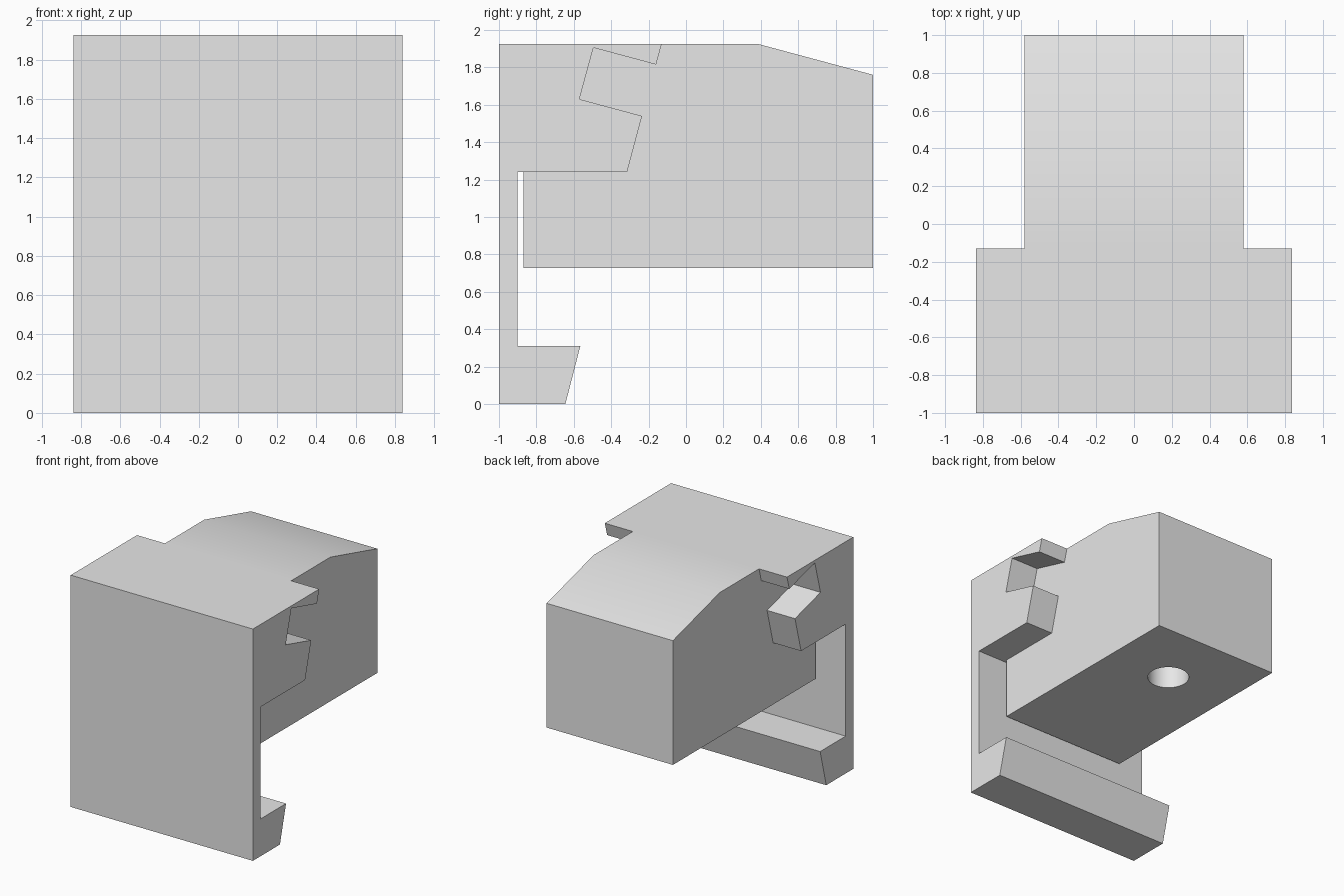
import bpy, bmesh, math

cube = bpy.data.objects.get("Cube")
if cube:
    bpy.data.objects.remove(cube, do_unlink=True)

# Single plain grey
grey = bpy.data.materials.new("plain_grey")
grey.use_nodes = True
colour = (0.8, 0.8, 0.8, 1)
grey.diffuse_color = colour
grey.node_tree.nodes["Principled BSDF"].inputs["Base Color"].default_value = colour


def add_object(name, bm):
    bmesh.ops.recalc_face_normals(bm, faces=bm.faces)
    mesh = bpy.data.meshes.new(name)
    bm.to_mesh(mesh)
    bm.free()
    mesh.materials.append(grey)
    obj = bpy.data.objects.new(name, mesh)
    bpy.context.collection.objects.link(obj)
    return obj


def extrude_profile(name, profile, half_width):
    """Side profile of (y, z) points, extruded across x."""
    bm = bmesh.new()
    face = bm.faces.new([bm.verts.new((-half_width, y, z)) for y, z in profile])
    new = bmesh.ops.extrude_face_region(bm, geom=[face])["geom"]
    verts = [v for v in new if isinstance(v, bmesh.types.BMVert)]
    bmesh.ops.translate(bm, vec=(2 * half_width, 0, 0), verts=verts)
    return add_object(name, bm)


def combine(target, tool, operation):
    mod = target.modifiers.new(operation.lower(), "BOOLEAN")
    mod.operation = operation
    mod.solver = "EXACT"
    mod.object = tool
    bpy.context.view_layer.objects.active = target
    bpy.ops.object.modifier_apply(modifier=mod.name)
    bpy.data.objects.remove(tool, do_unlink=True)


TOP = 1.925

# Wide front plate with bottom lip, hooked side tabs and top tabs
front_clip = extrude_profile("front_clip_and_body", [
    (-1, 0), (-0.645, 0), (-0.565, 0.31), (-0.9, 0.31),
    (-0.9, 1.24), (-0.315, 1.24), (-0.235, 1.54), (-0.57, 1.63),
    (-0.495, 1.905), (-0.16, 1.815), (-0.13, TOP), (-1, TOP)], 0.837)

# Narrower rear block with a sloping back top
body = extrude_profile("rear_body", [
    (-0.87, 0.728), (1, 0.728), (1, 1.76), (0.385, TOP), (-0.87, TOP)], 0.58)

# Round blind hole in the underside of the block
bm = bmesh.new()
bmesh.ops.create_cone(bm, cap_ends=True, segments=48, radius1=0.162,
                      radius2=0.162, depth=1)
bmesh.ops.translate(bm, vec=(0, 0.42, 0.728), verts=bm.verts)
hole = add_object("hole_cutter", bm)
hole.hide_render = True

combine(body, hole, "DIFFERENCE")
combine(front_clip, body, "UNION")

# Soft shading over the shallow top crease, sharp elsewhere
bpy.ops.object.select_all(action="DESELECT")
front_clip.select_set(True)
bpy.context.view_layer.objects.active = front_clip
bpy.ops.object.shade_smooth_by_angle(angle=math.radians(30))
